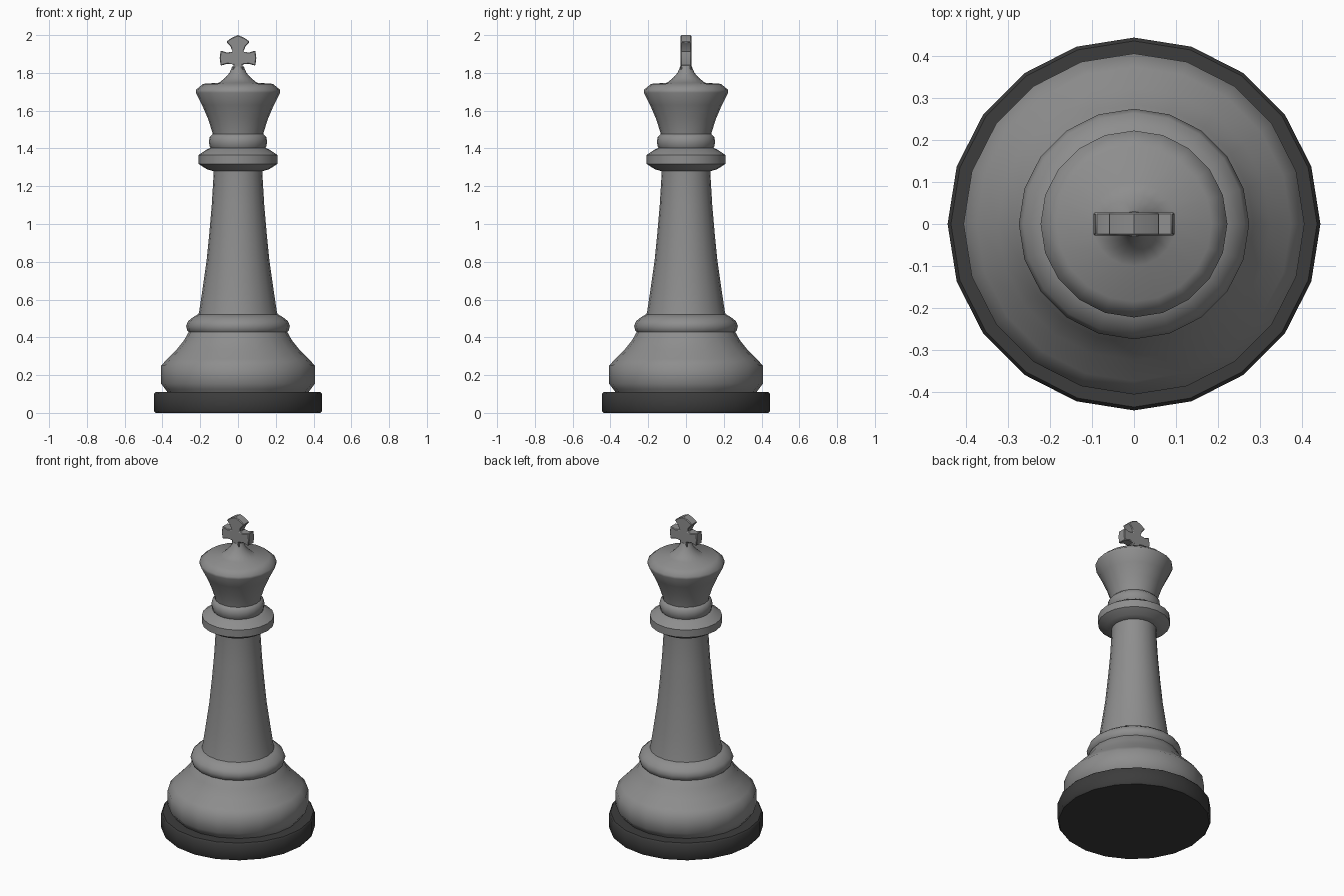
import bpy, bmesh, math

if "Cube" in bpy.data.objects:
    bpy.data.objects.remove(bpy.data.objects["Cube"])

SIDES = 20


def material(name, value):
    m = bpy.data.materials.new(name)
    m.diffuse_color = (value, value, value, 1)
    m.use_nodes = True
    m.node_tree.nodes["Principled BSDF"].inputs["Base Color"].default_value = m.diffuse_color
    return m


GREY = material("stone_grey", 0.27)
DARK = material("dark_felt", 0.045)


def finish(name, bm, mat, angle):
    bmesh.ops.recalc_face_normals(bm, faces=bm.faces)
    mesh = bpy.data.meshes.new(name)
    bm.to_mesh(mesh)
    bm.free()
    mesh.materials.append(mat)
    ob = bpy.data.objects.new(name, mesh)
    bpy.context.collection.objects.link(ob)
    bpy.ops.object.select_all(action='DESELECT')
    ob.select_set(True)
    bpy.context.view_layer.objects.active = ob
    bpy.ops.object.shade_smooth_by_angle(angle=math.radians(angle))
    return ob


def lathe(name, profile, mat, angle=50):
    """Turn a (radius, height) profile around z and cap both ends."""
    bm = bmesh.new()
    rings = []
    for r, z in profile:
        rings.append([bm.verts.new((r * math.cos(i * math.tau / SIDES),
                                    r * math.sin(i * math.tau / SIDES), z))
                      for i in range(SIDES)])
    for a, b in zip(rings, rings[1:]):
        for i in range(SIDES):
            j = (i + 1) % SIDES
            bm.faces.new((a[i], a[j], b[j], b[i]))
    bm.faces.new(rings[0])
    bm.faces.new(rings[-1])
    return finish(name, bm, mat, angle)


# Dark pad under the piece
lathe("base_pad", [(0.437, 0), (0.445, 0.01), (0.445, 0.10), (0.437, 0.11)], DARK)

# Wide foot with sloping shoulder
lathe("foot", [(0.37, 0.105), (0.385, 0.125), (0.407, 0.155), (0.407, 0.25),
               (0.375, 0.285), (0.325, 0.335), (0.285, 0.385), (0.26, 0.43),
               (0.24, 0.45)], GREY)

# Rounded ring above the foot
lathe("lower_ring", [(0.25, 0.415), (0.268, 0.435), (0.275, 0.46),
                     (0.265, 0.485), (0.24, 0.505), (0.215, 0.52)], GREY)

# Tapering shaft
lathe("shaft", [(0.217, 0.49), (0.205, 0.54), (0.187, 0.66), (0.167, 0.80),
                (0.152, 0.95), (0.139, 1.10), (0.13, 1.25), (0.132, 1.31)], GREY)

# Collar under the head
lathe("collar", [(0.13, 1.28), (0.165, 1.29), (0.209, 1.318), (0.209, 1.365),
                 (0.165, 1.395), (0.14, 1.405)], GREY)

# Neck ring and flaring head with its domed top
lathe("neck_ring", [(0.14, 1.395), (0.15, 1.41), (0.154, 1.435),
                    (0.15, 1.46), (0.13, 1.48)], GREY)
lathe("head", [(0.13, 1.45), (0.137, 1.49), (0.16, 1.56), (0.19, 1.63),
               (0.223, 1.695), (0.223, 1.71), (0.185, 1.742), (0.10, 1.748),
               (0.07, 1.772), (0.045, 1.80), (0.03, 1.835)], GREY)

# Cross finial: half outline mirrored, extruded in depth and bevelled
half = [(0.03, 1.81), (0.023, 1.845), (0.058, 1.848), (0.092, 1.838), (0.097, 1.878),
        (0.092, 1.918), (0.058, 1.908), (0.028, 1.912), (0.04, 1.94), (0.062, 1.965),
        (0.035, 1.985)]
outline = half + [(0, 2.0)] + [(-x, z) for x, z in reversed(half)]
bm = bmesh.new()
front = bm.faces.new([bm.verts.new((x, -0.028, z)) for x, z in outline])
ext = bmesh.ops.extrude_face_region(bm, geom=[front])
for v in ext["geom"]:
    if isinstance(v, bmesh.types.BMVert):
        v.co.y = 0.028
cross = finish("cross_finial", bm, GREY, 35)
bev = cross.modifiers.new("soft_edge", 'BEVEL')
bev.width = 0.004
bev.segments = 1
bev.limit_method = 'ANGLE'
bev.angle_limit = math.radians(60)
